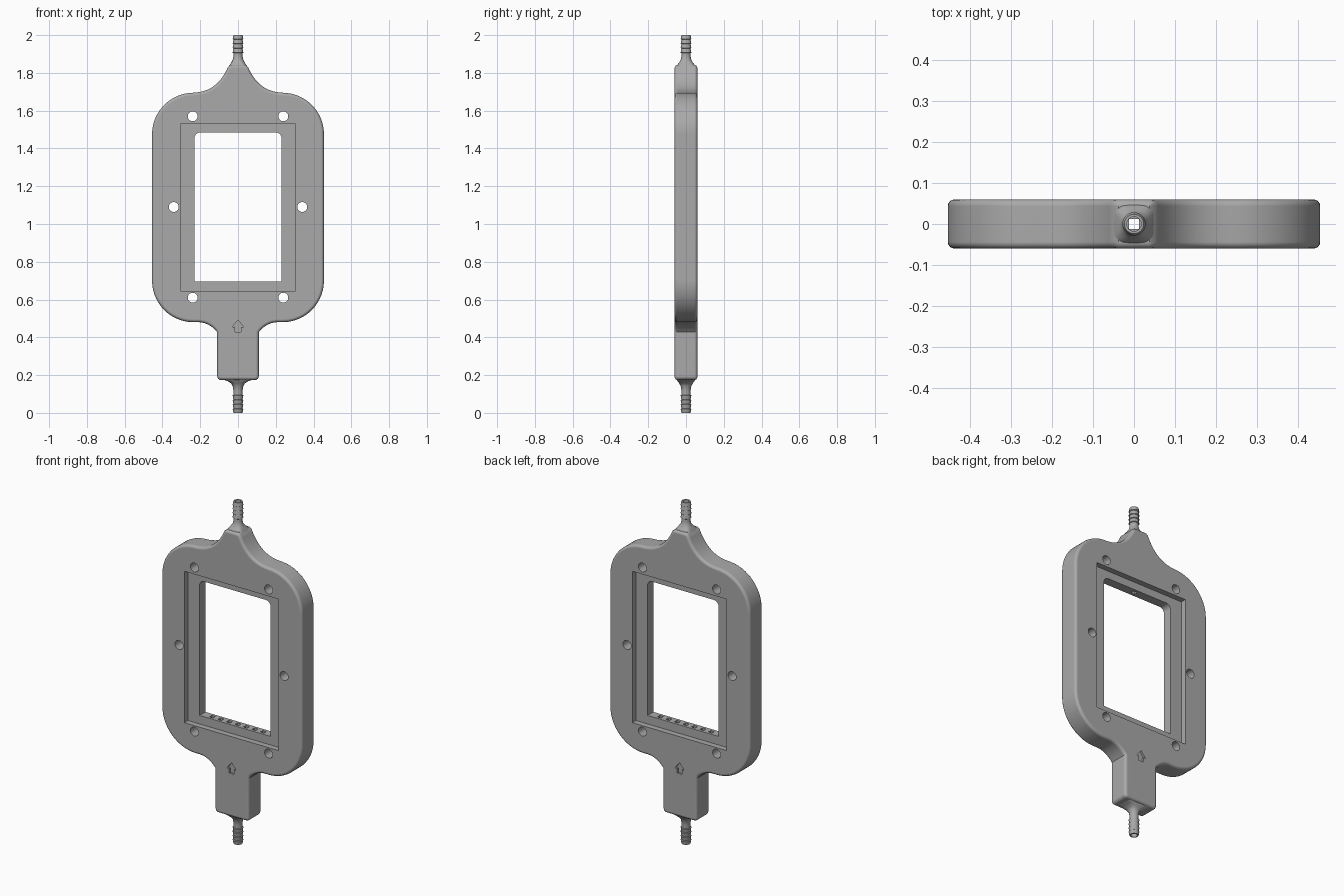
import bpy, bmesh, math
from mathutils import Vector, Matrix

cube = bpy.data.objects.get("Cube")
if cube:
    bpy.data.objects.remove(cube, do_unlink=True)

GREY = (0.4, 0.4, 0.4, 1)
mat = bpy.data.materials.new("plain grey")
mat.use_nodes = True
mat.diffuse_color = GREY
mat.node_tree.nodes["Principled BSDF"].inputs["Base Color"].default_value = GREY

HALF = 0.06      # half thickness of the plate
cutters = []


def make_object(name, bm):
    bmesh.ops.recalc_face_normals(bm, faces=bm.faces)
    mesh = bpy.data.meshes.new(name)
    bm.to_mesh(mesh)
    bm.free()
    mesh.materials.append(mat)
    ob = bpy.data.objects.new(name, mesh)
    bpy.context.collection.objects.link(ob)
    return ob


def prism(name, points, y0, y1, round_edge=0):
    """Extrude an x-z outline along y, optionally rounding both rims."""
    bm = bmesh.new()
    face = bm.faces.new([bm.verts.new((x, y0, z)) for x, z in points])
    out = bmesh.ops.extrude_face_region(bm, geom=[face])
    moved = [g for g in out["geom"] if isinstance(g, bmesh.types.BMVert)]
    bmesh.ops.translate(bm, verts=moved, vec=(0, y1 - y0, 0))
    if round_edge:
        rims = [e for e in bm.edges if abs(e.verts[0].co.y - e.verts[1].co.y) < 1e-6]
        bmesh.ops.bevel(bm, geom=rims, offset=round_edge, segments=4,
                        profile=0.5, affect='EDGES', clamp_overlap=False)
    return make_object(name, bm)


def cut_prism(points, y0, y1):
    ob = prism("cutter", points, y0, y1)
    cutters.append(ob)
    return ob


def cut_cylinder(radius, depth, centre, rot=Matrix(), sides=28):
    bm = bmesh.new()
    bmesh.ops.create_cone(bm, cap_ends=True, segments=sides, radius1=radius,
                          radius2=radius, depth=depth,
                          matrix=Matrix.Translation(centre) @ rot)
    ob = make_object("cutter", bm)
    cutters.append(ob)
    return ob


def arc(cx, cz, r, a0, a1, n):
    return [(cx + r * math.cos(math.radians(a0 + (a1 - a0) * i / n)),
             cz + r * math.sin(math.radians(a0 + (a1 - a0) * i / n))) for i in range(n + 1)]


def bezier(a, b, c, d, n):
    pts = []
    for i in range(n + 1):
        t = i / n
        s = 1 - t
        pts.append(tuple(s**3 * a[k] + 3 * s * s * t * b[k] + 3 * s * t * t * c[k] + t**3 * d[k]
                         for k in (0, 1)))
    return pts


def rect(x, z0, z1):
    return [(-x, z0), (x, z0), (x, z1), (-x, z1)]


# Frame outline: left half from the neck down to the stem, then mirrored
half = [(0.038, 1.842)]
half += bezier((0.052, 1.832), (0.09, 1.75), (0.14, 1.70), (0.235, 1.695), 14)
half += arc(0.235, 1.475, 0.22, 84, 0, 14)
half += arc(0.235, 0.70, 0.22, 0, -90, 14)
half += bezier((0.225, 0.48), (0.18, 0.484), (0.14, 0.465), (0.11, 0.428), 8)[1:]
half += arc(0.09, 0.194, 0.02, 0, -90, 4)
outline = half + [(-x, z) for x, z in reversed(half)]
frame = prism("frame", outline, -HALF, HALF, 0.016)


# Nozzles: lofted flare from the plate to a ribbed hose barb
def loft(name, sections, n=32):
    bm = bmesh.new()
    rings = []
    for z, hx, hy, power in sections:
        ring = []
        for i in range(n):
            c, s = math.cos(math.tau * i / n), math.sin(math.tau * i / n)
            ring.append(bm.verts.new((hx * math.copysign(abs(c) ** (2 / power), c),
                                      hy * math.copysign(abs(s) ** (2 / power), s), z)))
        rings.append(ring)
    for a, b in zip(rings, rings[1:]):
        for i in range(n):
            j = (i + 1) % n
            bm.faces.new((a[i], a[j], b[j], b[i]))
    bm.faces.new(rings[0])
    bm.faces.new(rings[-1])
    return make_object(name, bm)


def barb(tip, direction):
    """Four saw-tooth ribs, listed from the flare to the tip."""
    rows = []
    for k in range(4, 0, -1):
        base = 0.024 * k
        rows += [(base, 0.024), (base - 0.003, 0.0285), (base - 0.021, 0.025)]
    rows += [(0, 0.0235)]
    return [(tip - direction * d, r, r, 2) for d, r in rows]


top_flare = [(1.80, 0.055, 0.05, 6), (1.825, 0.054, 0.054, 5), (1.842, 0.044, 0.046, 4),
             (1.855, 0.035, 0.036, 3), (1.87, 0.028, 0.028, 2), (1.888, 0.024, 0.024, 2)]
low_flare = [(0.20, 0.09, 0.048, 6), (0.178, 0.085, 0.05, 6), (0.168, 0.055, 0.045, 4),
             (0.157, 0.037, 0.036, 3), (0.142, 0.028, 0.028, 2), (0.118, 0.024, 0.024, 2)]
top_nozzle = loft("top_nozzle", top_flare + barb(2.0, 1))
bottom_nozzle = loft("bottom_nozzle", low_flare + barb(0.0, -1))

# Window opening with rounded top corners, and a recess on each face
cut_prism([(-0.23, 0.695), (0.23, 0.695)] + arc(0.20, 1.455, 0.03, 0, 90, 6)
          + arc(-0.20, 1.455, 0.03, 90, 180, 6), -0.2, 0.2)
for side in (-1, 1):
    cut_prism(rect(0.305, 0.645, 1.53), side * 0.027, side * 0.2)
    # Engraved flow arrow
    cut_prism([(0, 0.492), (0.03, 0.455), (0.015, 0.455), (0.015, 0.428),
               (-0.015, 0.428), (-0.015, 0.455), (-0.03, 0.455)], side * 0.048, side * 0.2)
    # Screw holes
    for x, z in ((0.24, 1.57), (0.34, 1.09), (0.24, 0.61)):
        cut_cylinder(0.026, 0.4, (side * x, 0, z), Matrix.Rotation(math.pi / 2, 4, 'X'))

# Flow outlets along the lower sill
for k in range(-3, 4):
    if k:
        cut_prism([(k * 0.055 + x, z) for x, z in rect(0.012, 0.60, 0.72)], -0.012, 0.012)

# Bore running from end to end
bores = [cut_cylinder(0.0175, 0.3, (0, 0, 1.9)), cut_cylinder(0.0175, 0.3, (0, 0, 0.1))]
channel = cut_prism(rect(0.0123, -0.1, 2.1), -0.0123, 0.0123)
bores.append(channel)


# Apply the cuts, smooth the round surfaces, then drop the cutters
def finish(ob, tools):
    for tool in tools:
        mod = ob.modifiers.new("cut", 'BOOLEAN')
        mod.operation = 'DIFFERENCE'
        mod.solver = 'EXACT'
        mod.object = tool
    bpy.ops.object.select_all(action='DESELECT')
    ob.select_set(True)
    bpy.context.view_layer.objects.active = ob
    bpy.ops.object.convert(target='MESH')
    bpy.ops.object.shade_smooth_by_angle(angle=math.radians(32))
    weighted = ob.modifiers.new("even shading", 'WEIGHTED_NORMAL')
    weighted.keep_sharp = True


finish(frame, cutters)
finish(top_nozzle, bores)
finish(bottom_nozzle, bores)
for tool in cutters:
    bpy.data.objects.remove(tool, do_unlink=True)
